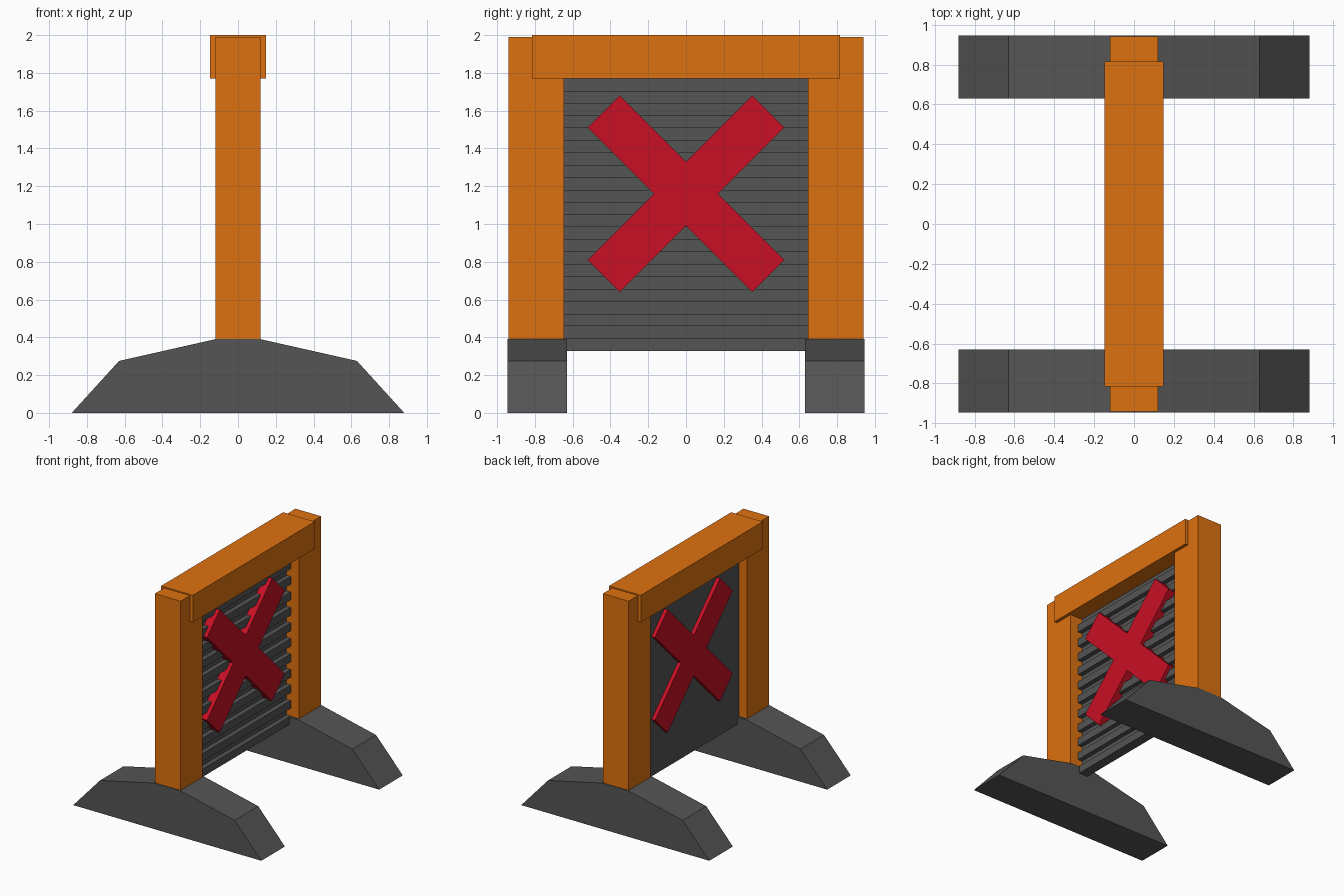
import bpy, bmesh
from mathutils import Vector

if "Cube" in bpy.data.objects:
    bpy.data.objects.remove(bpy.data.objects["Cube"])


def material(name, rgb):
    m = bpy.data.materials.new(name)
    m.diffuse_color = (*rgb, 1)
    m.use_nodes = True
    m.node_tree.nodes["Principled BSDF"].inputs["Base Color"].default_value = m.diffuse_color
    return m


ORANGE = material("orange_paint", (0.73, 0.165, 0.005))
RED = material("red_paint", (0.58, 0.005, 0.018))
GREY = material("dark_grey", (0.09, 0.09, 0.09))


def extrude(name, profile, axis, lo, hi, mat):
    """Extrude a closed 2D profile along 'x' (profile is y,z) or 'y' (profile is x,z)."""
    place = (lambda p: (lo, *p)) if axis == 'x' else (lambda p: (p[0], lo, p[1]))
    step = Vector((hi - lo, 0, 0)) if axis == 'x' else Vector((0, hi - lo, 0))
    bm = bmesh.new()
    face = bm.faces.new([bm.verts.new(place(p)) for p in profile])
    ext = bmesh.ops.extrude_face_region(bm, geom=[face], use_keep_orig=True)
    bmesh.ops.translate(bm, vec=step, verts=[v for v in ext['geom'] if isinstance(v, bmesh.types.BMVert)])
    bmesh.ops.recalc_face_normals(bm, faces=bm.faces)
    mesh = bpy.data.meshes.new(name)
    bm.to_mesh(mesh)
    bm.free()
    mesh.materials.append(mat)
    obj = bpy.data.objects.new(name, mesh)
    bpy.context.collection.objects.link(obj)
    return obj


def rect(half, bottom, top):
    return [(-half, bottom), (half, bottom), (half, top), (-half, top)]


# Feet and posts, one pair per side
foot = [(-0.88, 0), (0.88, 0), (0.63, 0.275), (0.12, 0.39), (-0.12, 0.39), (-0.63, 0.275)]
for side, s in (("front", -1), ("back", 1)):
    extrude(side + "_foot", foot, 'y', s * 0.63, s * 0.945, GREY)
    extrude(side + "_post", rect(0.12, 0.388, 1.99), 'y', s * 0.645, s * 0.94, ORANGE)

# Top beam
extrude("top_beam", rect(0.148, 1.77, 2.0), 'y', -0.815, 0.815, ORANGE)

# Panel: flat on the left, square ribs on the right
BOTTOM, TOP, BANDS = 0.328, 1.77, 22
band = (TOP - BOTTOM) / BANDS
panel = [(-0.043, BOTTOM)]
for i in range(BANDS):
    x = 0.043 if i % 2 == 0 else 0.003
    panel += [(x, BOTTOM + i * band), (x, BOTTOM + (i + 1) * band)]
panel[-1] = (panel[-1][0], TOP + 0.02)
panel.append((-0.043, TOP + 0.02))
extrude("ribbed_panel", panel, 'y', -0.646, 0.646, GREY)

# Red cross passing through the panel: one arm turned four times
CZ, cross = 1.16, []
arm = [(0.52, 0.35), (0.35, 0.52), (0, 0.17)]
for _ in range(4):
    cross += [(y, z + CZ) for y, z in arm]
    arm = [(-z, y) for y, z in arm]
extrude("red_cross", cross, 'x', -0.074, 0.074, RED)
